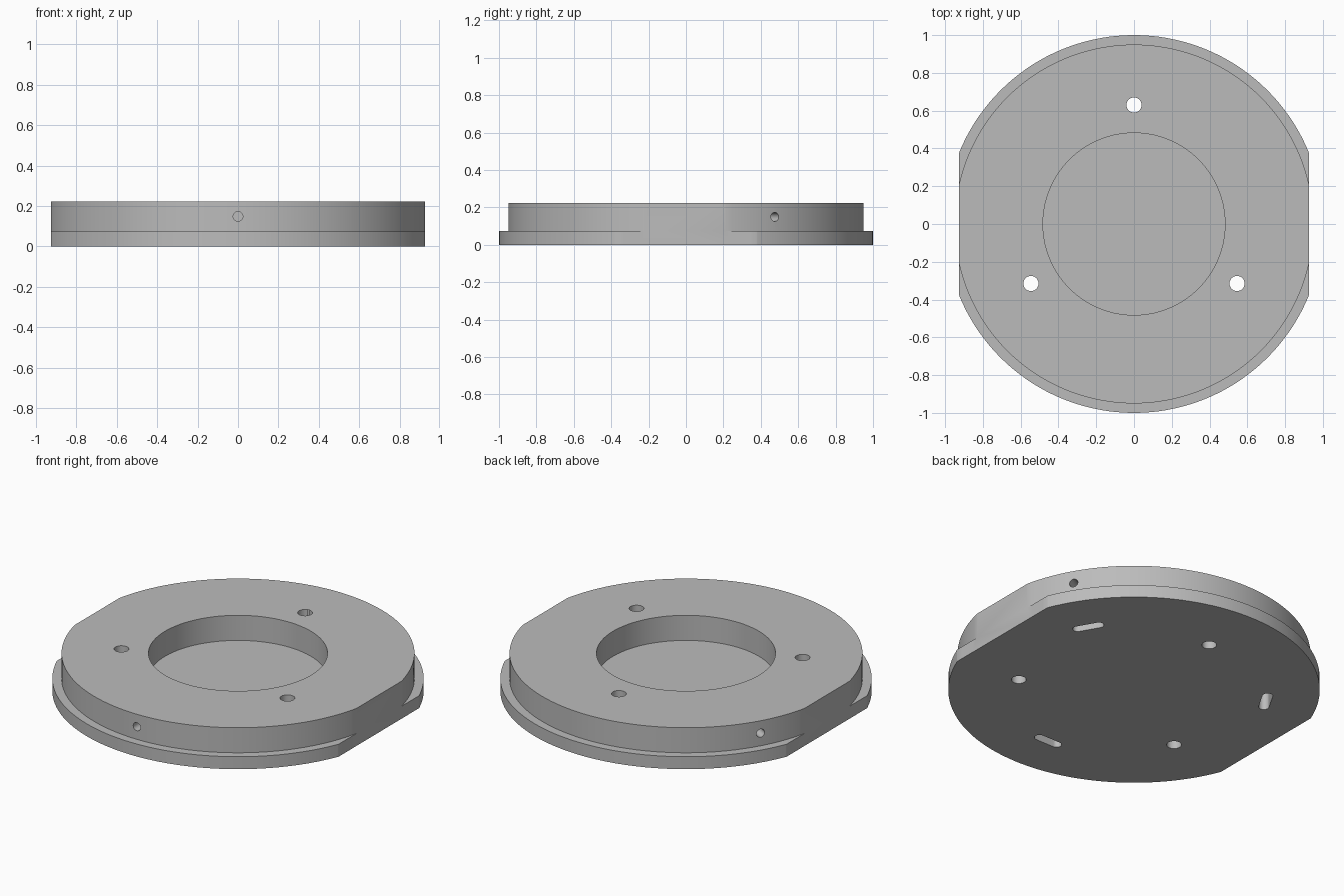
import bpy, bmesh
from math import pi, sin, cos, radians
from mathutils import Matrix, Vector

cube = bpy.data.objects.get("Cube")
if cube:
    bpy.data.objects.remove(cube, do_unlink=True)

HEIGHT, FLANGE, FLAT_X = 0.223, 0.074, 0.926
RECESS_R, BODY_R = 0.482, 0.95

grey = bpy.data.materials.new("plain grey")
grey.use_nodes = True
colour = (0.5, 0.5, 0.5, 1)
grey.diffuse_color = colour
grey.node_tree.nodes["Principled BSDF"].inputs["Base Color"].default_value = colour


def add_object(name, bm):
    bmesh.ops.recalc_face_normals(bm, faces=bm.faces)
    mesh = bpy.data.meshes.new(name)
    bm.to_mesh(mesh)
    bm.free()
    mesh.materials.append(grey)
    obj = bpy.data.objects.new(name, mesh)
    bpy.context.collection.objects.link(obj)
    return obj


def cylinder(name, radius, depth, matrix):
    bm = bmesh.new()
    bmesh.ops.create_cone(bm, cap_ends=True, segments=32, radius1=radius,
                          radius2=radius, depth=depth, matrix=matrix)
    return add_object(name, bm)


def slot(name, length, width, top, matrix):
    # Rounded-end slot outline, extruded upward from below the base
    bm = bmesh.new()
    r, n = width / 2, 12
    verts = []
    for side in (1, -1):
        for i in range(n + 1):
            a = pi * i / n - pi / 2 * side
            verts.append(bm.verts.new((side * (length / 2 - r) + r * cos(a), r * sin(a), -0.1)))
    face = bm.faces.new(verts)
    result = bmesh.ops.extrude_face_region(bm, geom=[face])
    new = [v for v in result["geom"] if isinstance(v, bmesh.types.BMVert)]
    bmesh.ops.translate(bm, verts=new, vec=(0, 0, top + 0.1))
    bmesh.ops.transform(bm, matrix=matrix, verts=bm.verts)
    return add_object(name, bm)


# Turned body: wide flange, narrower rim and a closed round recess
bm = bmesh.new()
profile = [(0, 0), (1, 0), (1, FLANGE), (BODY_R, FLANGE), (BODY_R, HEIGHT),
           (RECESS_R, HEIGHT), (RECESS_R, FLANGE), (0, FLANGE)]
points = [bm.verts.new((r, 0, z)) for r, z in profile]
edges = [bm.edges.new(pair) for pair in zip(points, points[1:])]
bmesh.ops.spin(bm, geom=points + edges, axis=(0, 0, 1), cent=(0, 0, 0),
               angle=2 * pi, steps=144)
bmesh.ops.remove_doubles(bm, verts=bm.verts, dist=0.0001)

# Two parallel flats on the sides
for side in (1, -1):
    bmesh.ops.bisect_plane(bm, geom=bm.verts[:] + bm.edges[:] + bm.faces[:],
                           plane_co=(side * FLAT_X, 0, 0), plane_no=(side, 0, 0),
                           clear_outer=True)
    bmesh.ops.holes_fill(bm, edges=[e for e in bm.edges if e.is_boundary], sides=0)
body = add_object("flanged_ring_body", bm)

# Three bolt holes, and three radial screw holes each meeting a blind slot
cutters = []
for i in range(3):
    bolt = radians(90 + 120 * i)
    cutters.append(cylinder("bolt_hole_cutter", 0.04, 1,
                            Matrix.Translation((0.63 * cos(bolt), 0.63 * sin(bolt), 0))))
    turn = Matrix.Rotation(radians(30 + 120 * i), 4, "Z")
    cutters.append(slot("slot_cutter", 0.176, 0.056, 0.19,
                        turn @ Matrix.Translation((0.72, 0, 0)) @ Matrix.Rotation(pi / 2, 4, "Z")))
    cutters.append(cylinder("screw_hole_cutter", 0.024, 0.38,
                            turn @ Matrix.Translation((0.91, 0, 0.149)) @ Matrix.Rotation(pi / 2, 4, "Y")))

bpy.ops.object.select_all(action="DESELECT")
bpy.context.view_layer.objects.active = body
body.select_set(True)
for cutter in cutters:
    mod = body.modifiers.new("cut", "BOOLEAN")
    mod.operation, mod.solver, mod.object = "DIFFERENCE", "EXACT", cutter
    bpy.ops.object.modifier_apply(modifier=mod.name)
    bpy.data.objects.remove(cutter, do_unlink=True)
bpy.ops.object.shade_smooth_by_angle(angle=radians(30))
